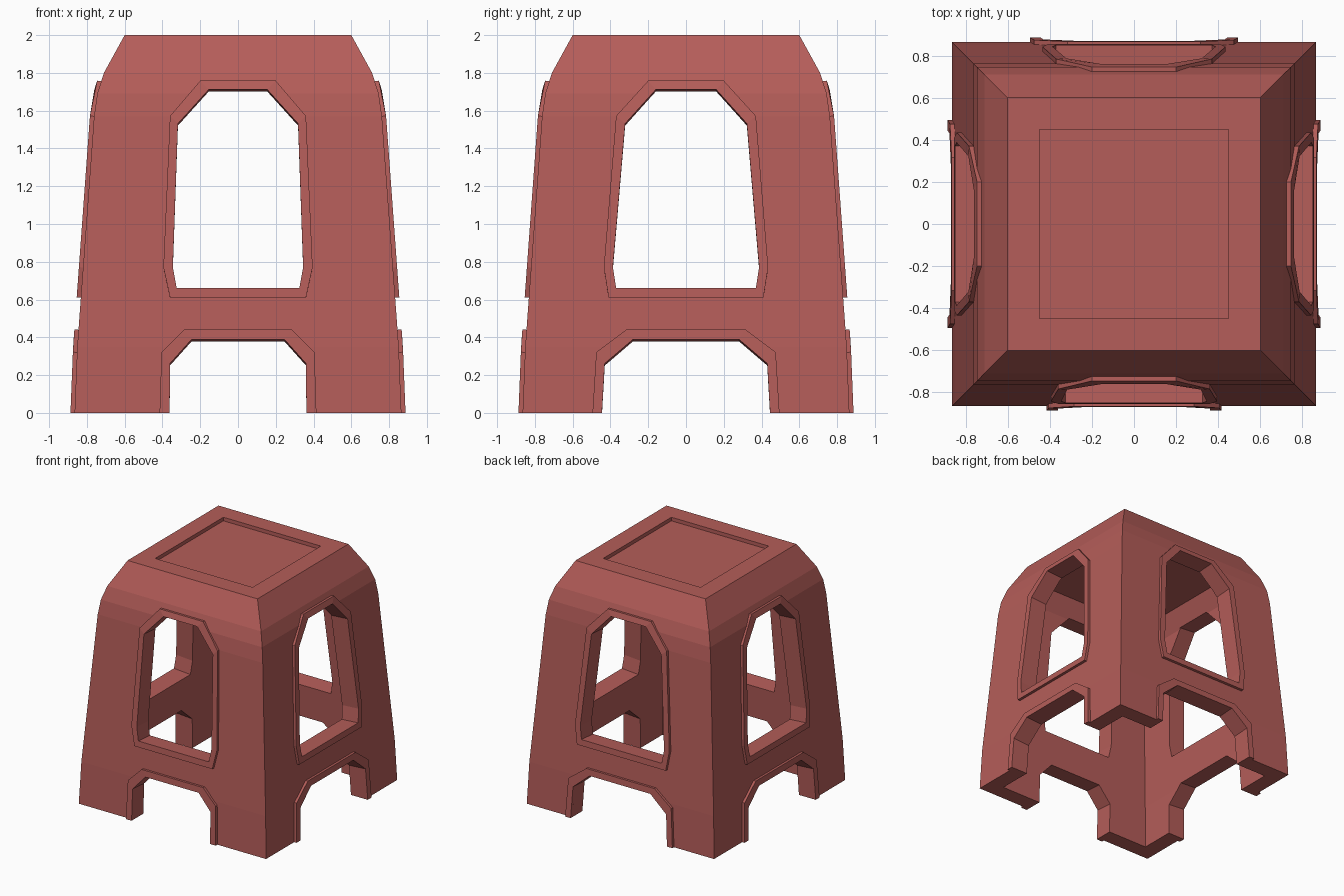
import bpy, bmesh, math
from mathutils import Matrix

if "Cube" in bpy.data.objects:
    bpy.data.objects.remove(bpy.data.objects["Cube"])

red = bpy.data.materials.new("matte red plastic")
red.diffuse_color = (0.46, 0.11, 0.10, 1)
red.use_nodes = True
red.node_tree.nodes["Principled BSDF"].inputs["Base Color"].default_value = red.diffuse_color

# Half-width of the shell at each height
PROFILE = [(0, 0.865), (0.35, 0.851), (0.61, 0.832), (1.57, 0.762),
           (1.69, 0.745), (1.80, 0.71), (2.0, 0.60)]
WALL, CEILING, RIM, SLOPE = 0.13, 1.84, 0.022, 0.07


def half_width(z):
    z = max(z, 0)
    for (z0, w0), (z1, w1) in zip(PROFILE, PROFILE[1:]):
        if z <= z1:
            return w0 + (w1 - w0) * (z - z0) / (z1 - z0)
    return PROFILE[-1][1]


def finish(bm, name):
    bmesh.ops.recalc_face_normals(bm, faces=bm.faces)
    mesh = bpy.data.meshes.new(name)
    bm.to_mesh(mesh)
    bm.free()
    mesh.materials.append(red)
    ob = bpy.data.objects.new(name, mesh)
    bpy.context.collection.objects.link(ob)
    return ob


def square_stack(name, levels):
    """Closed solid made of stacked square sections (z, half width)."""
    bm = bmesh.new()
    rings = [[bm.verts.new((sx * w, sy * w, z)) for sx, sy in
              ((-1, -1), (1, -1), (1, 1), (-1, 1))] for z, w in levels]
    for a, b in zip(rings, rings[1:]):
        for i in range(4):
            j = (i + 1) % 4
            bm.faces.new((a[i], a[j], b[j], b[i]))
    bm.faces.new(rings[0])
    bm.faces.new(rings[-1])
    return finish(bm, name)


def mirrored(half):
    """Right-hand points (bottom to top) to a full outline."""
    return half + [(-u, z) for u, z in reversed(half)]


def prism(name, outline, turn):
    """Opening cutter that passes through one wall, square to its slope."""
    bm = bmesh.new()
    a, b = [[bm.verts.new((u, -d, z + SLOPE * (d - half_width(z)))) for u, z in outline]
            for d in (0.52, 1.2)]
    n = len(a)
    for i in range(n):
        j = (i + 1) % n
        bm.faces.new((a[i], a[j], b[j], b[i]))
    bm.faces.new(a)
    bm.faces.new(b)
    bm.transform(Matrix.Rotation(turn, 4, 'Z'))
    return finish(bm, name)


def rim(name, outer, inner, turn, closed):
    """Raised band that follows the sloping wall around an opening."""
    bm = bmesh.new()

    def loop(points, lift):
        return [bm.verts.new((u, -half_width(z) - lift, z + (SLOPE * lift if z else 0)))
                for u, z in points]

    loops = [loop(outer, -0.01), loop(outer, RIM), loop(inner, RIM), loop(inner, -0.01)]
    n = len(outer)
    for k in range(4):
        a, b = loops[k], loops[(k + 1) % 4]
        for i in range(n if closed else n - 1):
            j = (i + 1) % n
            bm.faces.new((a[i], a[j], b[j], b[i]))
    if not closed:
        for end in (0, n - 1):
            bm.faces.new([lp[end] for lp in loops])
    bm.transform(Matrix.Rotation(turn, 4, 'Z'))
    return finish(bm, name)


# Opening shapes: the front is narrower than the other three sides
NARROW = dict(
    win_out=[(0.36, 0.61), (0.395, 0.77), (0.36, 1.57), (0.20, 1.757)],
    win_in=[(0.325, 0.66), (0.345, 0.77), (0.318, 1.53), (0.155, 1.71)],
    arch_out=[(0.415, 0), (0.405, 0.32), (0.285, 0.44)],
    arch_in=[(0.362, 0), (0.36, 0.26), (0.245, 0.388)])
WIDE = dict(
    win_out=[(0.41, 0.61), (0.435, 0.77), (0.37, 1.57), (0.20, 1.757)],
    win_in=[(0.37, 0.66), (0.387, 0.77), (0.322, 1.53), (0.16, 1.71)],
    arch_out=[(0.495, 0), (0.475, 0.32), (0.315, 0.44)],
    arch_in=[(0.445, 0), (0.43, 0.26), (0.28, 0.388)])

# Tapered shell, hollow inside, with a shallow recess in the seat
body = square_stack("stool_body", PROFILE)
inside = [(-0.1, 0.865 - WALL)] + [(z, w - WALL) for z, w in PROFILE[1:5]]
cutters = [
    square_stack("cavity_cutter", inside + [(1.76, 0.58), (CEILING, 0.54)]),
    square_stack("seat_recess_cutter", [(1.97, 0.45), (2.1, 0.45)]),
]

# Window and arch on each of the four sides
for k, side in enumerate(("front", "right", "back", "left")):
    s = NARROW if side == "front" else WIDE
    turn = k * math.pi / 2
    foot = [(s["arch_in"][0][0], -0.1)]
    cutters.append(prism(side + "_window_cutter", mirrored(s["win_in"]), turn))
    cutters.append(prism(side + "_arch_cutter", mirrored(foot + s["arch_in"]), turn))
    rim(side + "_window_rim", mirrored(s["win_out"]), mirrored(s["win_in"]), turn, True)
    rim(side + "_arch_rim", mirrored(s["arch_out"]), mirrored(s["arch_in"]), turn, False)

# Cut the openings and drop the cutters
for c in cutters:
    c.hide_render = True
    m = body.modifiers.new(c.name, 'BOOLEAN')
    m.operation, m.solver, m.object = 'DIFFERENCE', 'EXACT', c
bpy.context.view_layer.update()
deps = bpy.context.evaluated_depsgraph_get()
cut_mesh = bpy.data.meshes.new_from_object(body.evaluated_get(deps))
body.modifiers.clear()
body.data = cut_mesh
cut_mesh.materials.clear()
cut_mesh.materials.append(red)
for p in cut_mesh.polygons:
    p.material_index = 0
for c in cutters:
    bpy.data.objects.remove(c)
